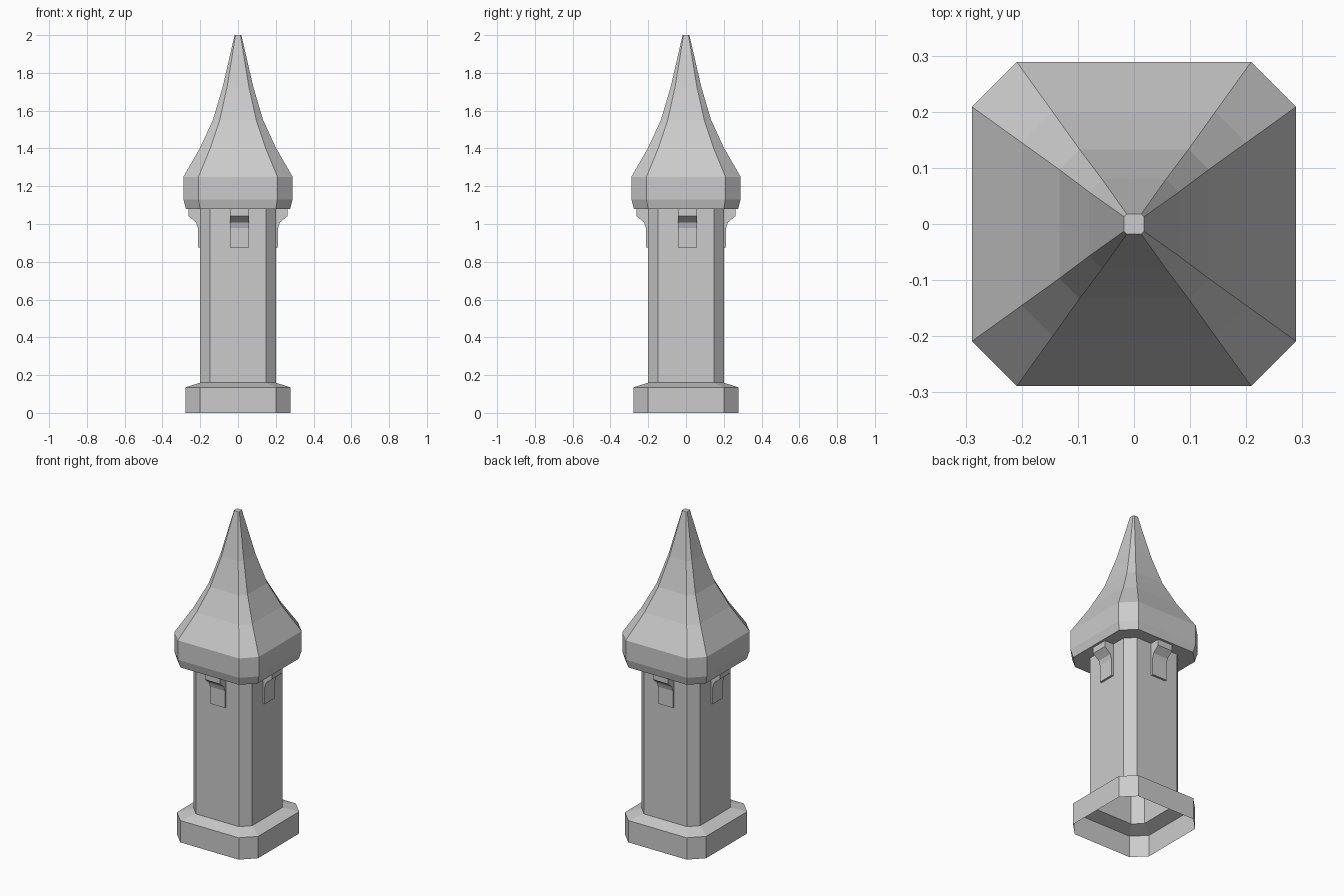
import bpy, bmesh, math
from mathutils import Matrix

if "Cube" in bpy.data.objects:
    bpy.data.objects.remove(bpy.data.objects["Cube"])


def finish(name, bm):
    mesh = bpy.data.meshes.new(name)
    bm.to_mesh(mesh)
    bm.free()
    obj = bpy.data.objects.new(name, mesh)
    bpy.context.collection.objects.link(obj)
    return obj


def loft(name, profile, cap_top=False):
    """Stack chamfered squares: (half width, half length of flat side, z)."""
    bm = bmesh.new()
    rings = []
    for a, b, z in profile:
        pts = [(b, -a), (a, -b), (a, b), (b, a), (-b, a), (-a, b), (-a, -b), (-b, -a)]
        rings.append([bm.verts.new((x, y, z)) for x, y in pts])
    for lo, hi in zip(rings, rings[1:]):
        for i in range(8):
            j = (i + 1) % 8
            bm.faces.new((lo[i], lo[j], hi[j], hi[i]))
    if cap_top:
        bm.faces.new(rings[-1])
    return finish(name, bm)


# Plinth, open underneath, with a sloped top
loft("plinth", [(0.278, 0.2, 0), (0.278, 0.2, 0.135), (0.2, 0.147, 0.16)])

# Hollow shaft
loft("shaft", [(0.2, 0.147, 0.16), (0.2, 0.147, 1.08)])

# Roof with flat soffit, eaves band and concave spire
loft("roof", [(0.2, 0.147, 1.08), (0.276, 0.2, 1.08), (0.289, 0.209, 1.13),
              (0.289, 0.209, 1.25), (0.2, 0.145, 1.405), (0.133, 0.097, 1.55),
              (0.08, 0.057, 1.73), (0.018, 0.013, 2.0)], cap_top=True)

# Brackets under the eaves, one on each face
outline = [(0.2, 0.875), (0.213, 0.875), (0.213, 0.98), (0.222, 1.008),
           (0.262, 1.042), (0.262, 1.08), (0.2, 1.08)]
for k, side in enumerate(("front", "right", "back", "left")):
    bm = bmesh.new()
    ends = [[bm.verts.new((x, -d, z)) for d, z in outline] for x in (-0.043, 0.059)]
    n = len(outline)
    for i in range(n):
        j = (i + 1) % n
        bm.faces.new((ends[0][i], ends[0][j], ends[1][j], ends[1][i]))
    for e in ends:
        bm.faces.new(e)
    bmesh.ops.recalc_face_normals(bm, faces=bm.faces)
    bm.transform(Matrix.Rotation(k * math.pi / 2, 4, 'Z'))
    finish(side + "_bracket", bm)
